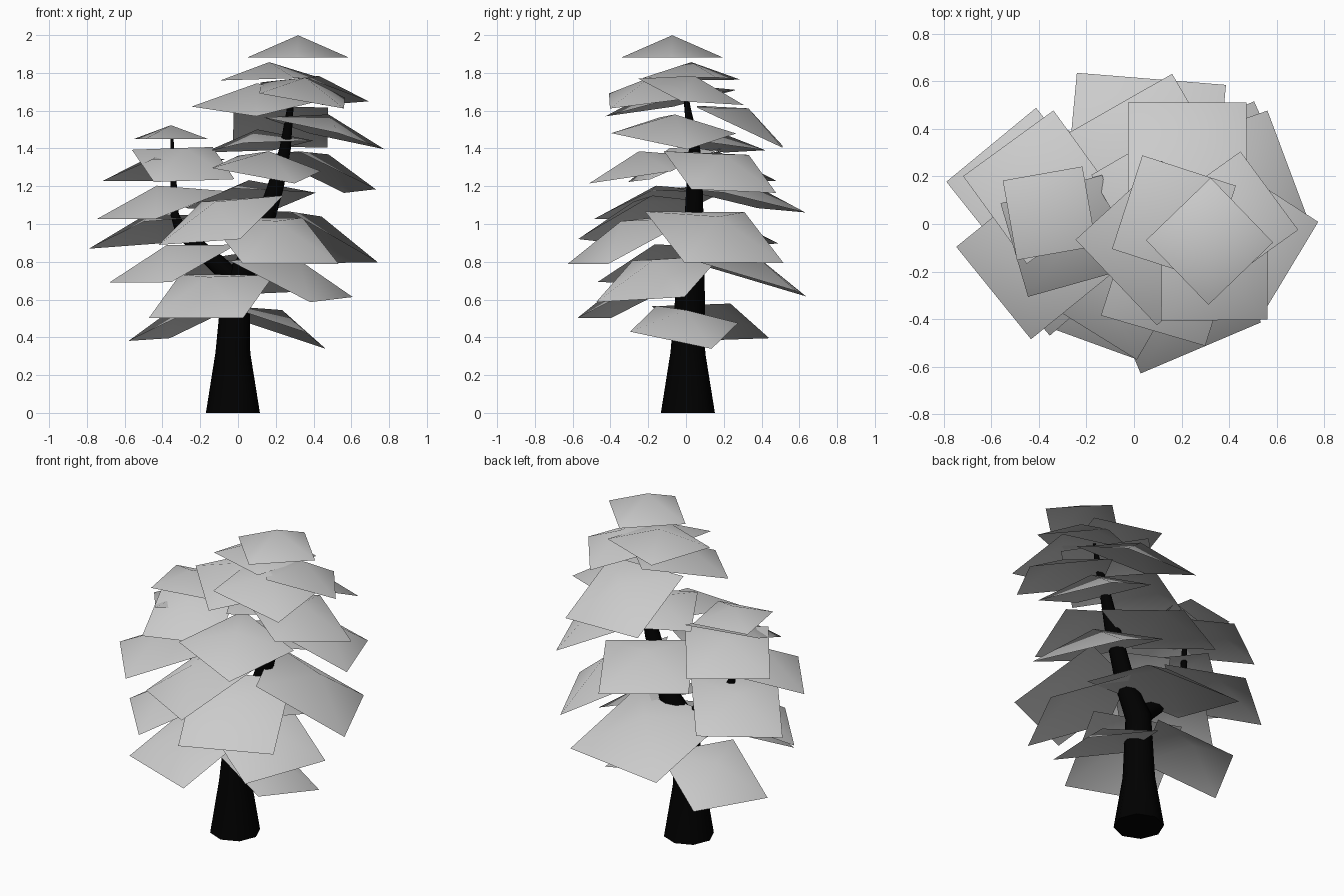
import bpy, bmesh, math
from mathutils import Matrix, Vector

cube = bpy.data.objects.get("Cube")
if cube:
    bpy.data.objects.remove(cube, do_unlink=True)


def make_material(name, colour):
    mat = bpy.data.materials.new(name)
    mat.use_nodes = True
    mat.diffuse_color = colour
    shader = mat.node_tree.nodes["Principled BSDF"]
    shader.inputs["Base Color"].default_value = colour
    shader.inputs["Roughness"].default_value = 0.9
    return mat


BARK = make_material("black bark", (0, 0, 0, 1))
LEAF = make_material("pale grey foliage", (0.6, 0.6, 0.6, 1))


def make_limb(name, path):
    """Eight-sided tapering limb through (x, y, z, radius) points."""
    curve = bpy.data.curves.new(name, "CURVE")
    curve.dimensions = "3D"
    curve.bevel_depth = 1
    curve.bevel_resolution = 2
    curve.use_fill_caps = True
    spline = curve.splines.new("POLY")
    spline.points.add(len(path) - 1)
    for point, (x, y, z, radius) in zip(spline.points, path):
        point.co = (x, y, z, 1)
        point.radius = radius
    curve.materials.append(BARK)
    limb = bpy.data.objects.new(name, curve)
    bpy.context.collection.objects.link(limb)
    bpy.ops.object.select_all(action="DESELECT")
    limb.select_set(True)
    bpy.context.view_layer.objects.active = limb
    bpy.ops.object.convert(target="MESH")
    bpy.ops.object.shade_smooth_by_angle(angle=math.radians(50))


def make_crown(name, sprays, peak=0.43):
    """Square sprays with raised centres, each sloping down towards its lean."""
    bm = bmesh.new()
    up = Vector((0, 0, 1))
    for x, y, z, half, yaw, lean_x, lean_y in sprays:
        normal = Vector((lean_x, lean_y, 1))
        tilt = up.rotation_difference(normal).to_matrix().to_4x4()
        place = (Matrix.Translation((x, y, z)) @ tilt
                 @ Matrix.Rotation(math.radians(yaw), 4, "Z") @ Matrix.Scale(half, 4))
        rim = [bm.verts.new(place @ Vector((sx, sy, 0)))
               for sx, sy in ((-1, -1), (1, -1), (1, 1), (-1, 1))]
        tip = bm.verts.new(place @ Vector((0, 0, peak)))
        for i in range(4):
            bm.faces.new((rim[i], rim[(i + 1) % 4], tip)).smooth = True
    mesh = bpy.data.meshes.new(name)
    bm.to_mesh(mesh)
    bm.free()
    mesh.materials.append(LEAF)
    bpy.context.collection.objects.link(bpy.data.objects.new(name, mesh))


# Trunk and its side branch: x, y, z, radius
make_limb("trunk", [
    (-.027, .01, 0, .143), (-.027, .01, .32, .092), (-.01, .025, .7, .074),
    (.09, .04, .85, .058), (.2, .045, 1.2, .043), (.25, .045, 1.4, .03),
    (.275, .01, 1.6, .018), (.285, -.01, 1.74, .008)])
make_limb("side_branch", [
    (.0, .02, .68, .055), (-.1, .02, .78, .05), (-.3, .02, .96, .035),
    (-.335, .03, 1.05, .022), (-.35, .04, 1.46, .008)])

# Sprays: x, y, base height, half width, turn in degrees, lean x, lean y
make_crown("lower_crown", [
    (-.28, .13, .48, .235, -28, -.39, .17),
    (.2, -.01, .453, .228, -17, .37, .11),
    (-.14, -.26, .617, .265, -20, -.16, -.45),
    (.28, -.145, .71, .26, -25, .4, -.25),
    (.045, .31, .72, .315, -5, -.02, .3)])
make_crown("main_crown", [
    (.185, -.295, .91, .275, 23, .195, -.46),
    (.39, .15, .93, .288, 24, .48, .22),
    (-.09, -.24, 1.02, .255, -31, -.32, -.4),
    (.065, .29, 1.125, .255, 30, -.065, .205),
    (.15, -.23, 1.288, .232, -17, .13, -.19),
    (.44, .18, 1.275, .24, 20, .42, .2),
    (.11, .13, 1.41, .213, 30, -.085, .09),
    (.455, -.065, 1.48, .24, -32, .25, .06),
    (.225, .285, 1.515, .25, 0, .02, .47),
    (.107, -.08, 1.64, .25, -47, -.06, -.2),
    (.34, -.18, 1.68, .227, 0, .18, -.13),
    (.41, .026, 1.7, .205, 36, .22, .22),
    (.168, .028, 1.768, .207, -18, -.03, 0)])
make_crown("top_spray", [(.318, -.073, 1.882, .189, 44, 0, 0)], peak=0.62)
make_crown("side_crown", [
    (-.345, -.13, .79, .25, 41, -.33, -.28),
    (-.455, .15, .955, .245, 39, -.24, .2),
    (-.405, -.14, 1.1, .25, 39, -.24, -.19),
    (-.395, .155, 1.285, .235, 36, -.15, .2),
    (-.29, -.05, 1.315, .222, 16, .08, -.41),
    (-.355, .045, 1.45, .17, 10, 0, 0)])
